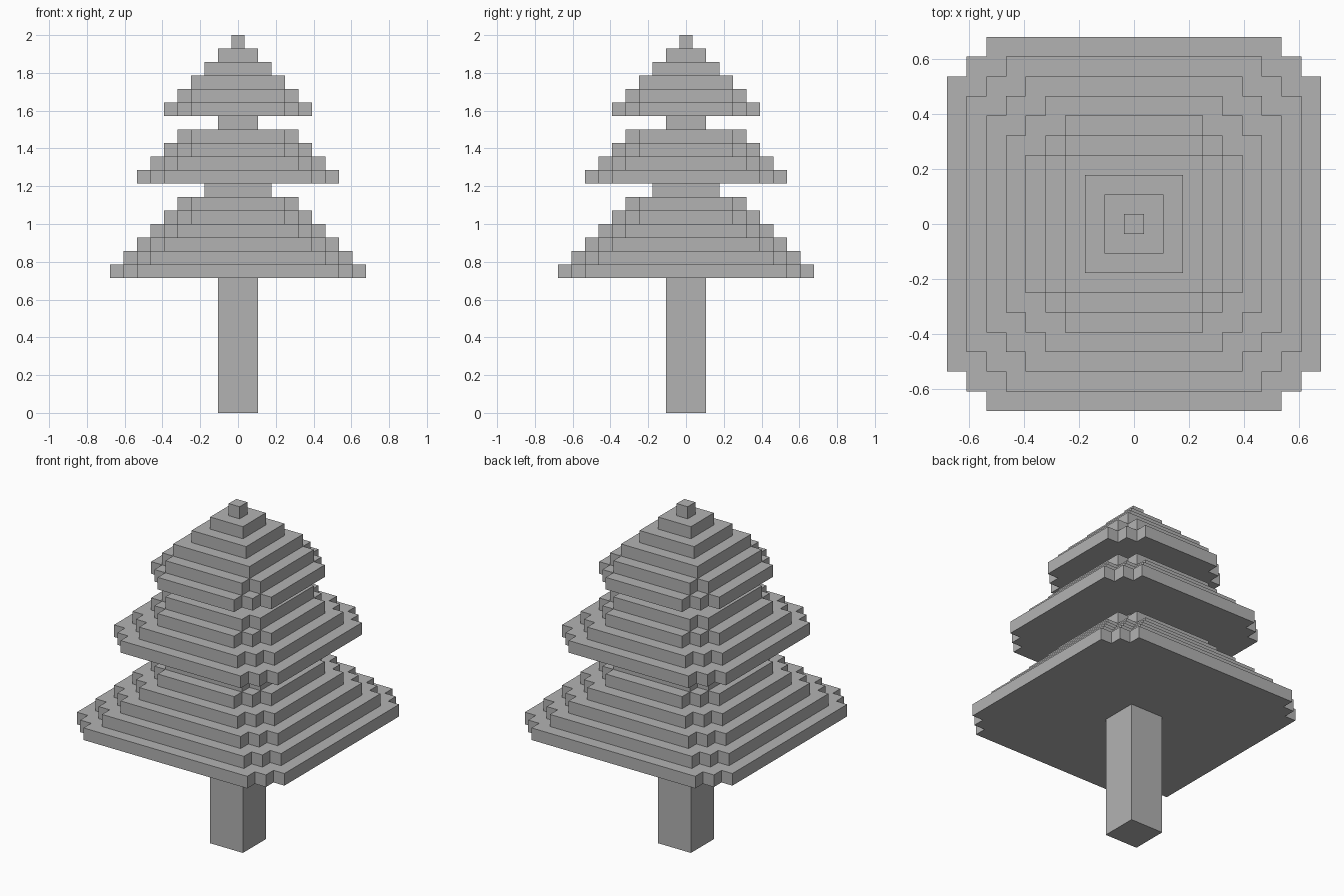
import bpy
import bmesh

if "Cube" in bpy.data.objects:
    bpy.data.objects.remove(bpy.data.objects["Cube"], do_unlink=True)

U = 2 / 28  # size of one block; the tree is 28 blocks tall

grey = bpy.data.materials.new("plain_grey")
grey.use_nodes = True
colour = (0.448, 0.448, 0.448, 1)
grey.diffuse_color = colour
grey.node_tree.nodes["Principled BSDF"].inputs["Base Color"].default_value = colour


def outline(half, notch):
    """Square outline whose corners are cut in `notch` single-block stairs."""
    corner = []
    for i in range(notch + 1):
        corner.append((half - i, half - notch + i))
        if i < notch:
            corner.append((half - i - 1, half - notch + i))
    points = []
    for turn in range(4):
        points += corner
        corner = [(-y, x) for x, y in corner]
    return points


def add_layer(bm, half, notch, bottom, height):
    verts = [bm.verts.new((x * U, y * U, bottom * U)) for x, y in outline(half, notch)]
    base = bm.faces.new(verts)
    top = bmesh.ops.extrude_face_region(bm, geom=[base], use_keep_orig=True)
    moved = [g for g in top["geom"] if isinstance(g, bmesh.types.BMVert)]
    bmesh.ops.translate(bm, verts=moved, vec=(0, 0, height * U))


def build(name, layers):
    """Make one object from (half width, notch, bottom, height) layers in blocks."""
    bm = bmesh.new()
    for layer in layers:
        add_layer(bm, *layer)
    bmesh.ops.recalc_face_normals(bm, faces=bm.faces)
    mesh = bpy.data.meshes.new(name)
    bm.to_mesh(mesh)
    bm.free()
    mesh.materials.append(grey)
    obj = bpy.data.objects.new(name, mesh)
    bpy.context.collection.objects.link(obj)


def build_tier(name, widest, bottom, count):
    """Stepped branches, each layer one block narrower than the one below."""
    layers = []
    for i in range(count):
        half = widest - i
        notch = 2 if half > 5 else 1 if half > 4 else 0
        layers.append((half, notch, bottom + i, 1))
    build(name, layers)


# Trunk and the exposed stem between the branches
build("trunk", [(1.5, 0, 0, 10)])
build("lower_stem", [(2.5, 0, 16, 1)])
build("upper_stem", [(1.5, 0, 21, 1)])

# Three tiers of branches
build_tier("lower_branches", 9.5, 10, 6)
build_tier("middle_branches", 7.5, 17, 4)
build_tier("top_branches", 5.5, 22, 6)
